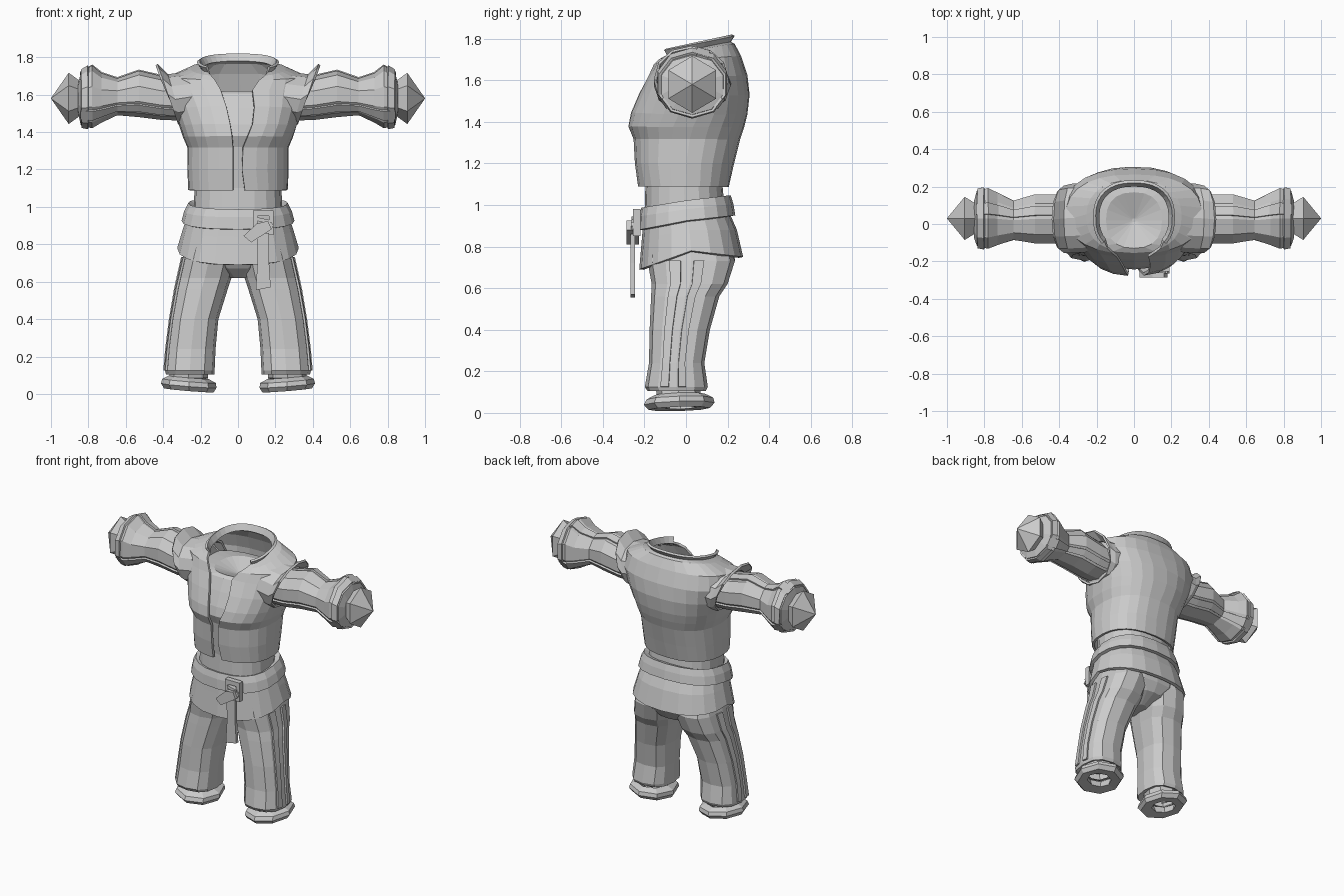
import bpy, bmesh, math
from mathutils import Vector

cube = bpy.data.objects.get("Cube")
if cube:
    bpy.data.objects.remove(cube, do_unlink=True)

cloth = bpy.data.materials.new("plain_grey")
cloth.use_nodes = True
cloth.diffuse_color = (0.6, 0.6, 0.6, 1)
cloth.node_tree.nodes["Principled BSDF"].inputs["Base Color"].default_value = (0.6, 0.6, 0.6, 1)


def power(v, p):
    return math.copysign(abs(v) ** (2 / p), v)


def section(u0, u1, v0, v1, n, p=2.3, start=0.0, end=2 * math.pi, closed=True):
    """Rounded-box outline; returns (u, v, cos) starting at the v0 side."""
    out = []
    for i in range(n):
        t = start + (end - start) * i / (n if closed else n - 1)
        s, c = power(math.sin(t), p), power(math.cos(t), p)
        out.append(((u0 + u1) / 2 + s * (u1 - u0) / 2,
                    (v0 + v1) / 2 - c * (v1 - v0) / 2, c))
    return out


def level(z, x0, x1, y0, y1, front=0, back=0, n=20, p=2.4):
    """Horizontal ring whose height can shift at the front and the back."""
    return [Vector((x, y, z + front * max(0, c) + back * max(0, -c)))
            for x, y, c in section(x0, x1, y0, y1, n, p)]


def upright(x, y0, y1, z0, z1, lean=0, n=10, p=2.1):
    """Ring across the arm, optionally leaning outward with height."""
    mid = (z0 + z1) / 2
    return [Vector((x + lean * (z - mid), y, z)) for y, z, c in section(y0, y1, z0, z1, n, p)]


def loft(name, rings, closed=True, caps="", thick=0, mirror=False, offset=-1):
    bm = bmesh.new()
    rows = [[bm.verts.new(p) for p in ring] for ring in rings]
    n = len(rows[0])
    for a, b in zip(rows, rows[1:]):
        for i in range(n if closed else n - 1):
            j = (i + 1) % n
            bm.faces.new((a[i], a[j], b[j], b[i]))
    if "s" in caps:
        bm.faces.new(rows[0])
    if "e" in caps:
        bm.faces.new(rows[-1])
    bmesh.ops.recalc_face_normals(bm, faces=bm.faces)
    me = bpy.data.meshes.new(name)
    bm.to_mesh(me)
    bm.free()
    me.materials.append(cloth)
    ob = bpy.data.objects.new(name, me)
    bpy.context.collection.objects.link(ob)
    if thick:
        mod = ob.modifiers.new("thickness", "SOLIDIFY")
        mod.thickness, mod.offset = thick, offset
    if mirror:
        mod = ob.modifiers.new("mirror", "MIRROR")
        mod.use_mirror_merge = False
    return ob


def piping(name, rings, i, lo=0.2, hi=0.8):
    """Raised strip following one facet of a loft."""
    strip = [[r[i].lerp(r[i + 1], lo), r[i].lerp(r[i + 1], hi)] for r in rings]
    loft(name, strip, closed=False, thick=0.022, mirror=True, offset=0)


def slab(name, outline, y, depth):
    """Flat plate from an x,z outline."""
    loft(name, [[Vector((x, y + d, z)) for x, z in outline] for d in (0, depth)], caps="se")


# Vest and collar: open down the front; z, width, front, back, opening edges, collar slope
vest = []
for z, w, yf, yb, xl, xr, slope in [
        (1.09, .25, -.215, .19, -.025, .035, 0), (1.2, .255, -.23, .215, -.025, .02, 0),
        (1.32, .255, -.237, .245, -.025, .025, 0), (1.38, .28, -.262, .265, -.03, .05, 0),
        (1.44, .3, -.25, .28, -.04, .075, 0), (1.53, .33, -.212, .29, -.06, .085, 0),
        (1.62, .36, -.165, .28, -.09, .075, 0), (1.69, .35, -.145, .25, -.12, .11, .02),
        (1.725, .25, -.14, .222, -.14, .14, .04), (1.74, .185, -.135, .2, -.15, .15, .04),
        (1.78, .205, -.15, .22, -.16, .16, .04)]:
    p = 2.4
    t0 = math.asin((xr / w) ** (p / 2))
    t1 = 2 * math.pi - math.asin((-xl / w) ** (p / 2))
    vest.append([Vector((x, y, z - slope * c)) for x, y, c in
                 section(-w, w, yf, yb, 25, p, t0, t1, False)])
loft("vest", vest, closed=False, thick=0.016)

# Shirt beneath the vest, closing inside the neck
shirt = [level(z, -w, w, yf, yb) for z, w, yf, yb in [
    (.94, .24, -.2, .19), (1.1, .232, -.195, .175), (1.32, .235, -.218, .22),
    (1.38, .255, -.243, .24), (1.44, .28, -.23, .255), (1.53, .3, -.192, .26),
    (1.605, .3, -.155, .24), (1.62, .15, -.13, .17), (1.57, .01, .01, .03)]]
loft("shirt", shirt, caps="e")

# Flared shoulder caps around the arms
caps = [upright(.24, -.15, .22, 1.46, 1.72, .25, 12),
        upright(.335, -.155, .215, 1.44, 1.71, .3, 12),
        upright(.375, -.155, .205, 1.44, 1.765, .34, 12)]
loft("shoulder_caps", caps, thick=0.014, mirror=True)

# Puffed sleeves with narrow bands
arm = [upright(*r) for r in [
    (.26, -.1, .16, 1.46, 1.68), (.41, -.11, .165, 1.465, 1.7), (.53, -.11, .165, 1.48, 1.728),
    (.645, -.09, .13, 1.49, 1.687), (.73, -.12, .175, 1.45, 1.715), (.78, -.14, .2, 1.42, 1.757),
    (.84, -.125, .185, 1.435, 1.72), (.855, -.08, .13, 1.5, 1.66)]]
loft("sleeves", arm, mirror=True, caps="se")
for k in (1, 4, 8):
    piping("sleeve_band", arm[:7], k)

# Raised cuff around the wide part of the sleeve
cuff = [upright(*r) for r in [(.8, -.137, .197, 1.423, 1.75), (.835, -.13, .19, 1.43, 1.728)]]
loft("cuffs", cuff, thick=0.016, mirror=True, offset=0)

# Pointed hexagonal hands
hand = [upright(x, .03 - r, .03 + r, 1.58 - r * 1.03, 1.58 + r * 1.03, n=6, p=2)
        for x, r in [(.83, .08), (.905, .133), (1.0, .001)]]
loft("hands", hand, caps="se", mirror=True)

# Belt, and the short skirt under it
belt = [level(1.022, -.265, .265, -.215, .215, -.035, .025),
        level(.98, -.287, .287, -.225, .228, -.035, .025),
        level(.925, -.302, .302, -.228, .237, -.045, .025)]
loft("belt", belt, thick=0.04)
skirt = [level(.96, -.27, .27, -.205, .21, -.03, 0),
         level(.88, -.295, .295, -.212, .245, -.04, 0),
         level(.78, -.325, .325, -.225, .275, -.09, -.03)]
loft("skirt", skirt, thick=0.02)

# Hips between skirt and trousers
hips = [level(.84, -.28, .28, -.19, .23), level(.73, -.27, .27, -.18, .235),
        level(.67, -.14, .14, -.14, .2), level(.62, -.05, .05, -.08, .1)]
loft("hips", hips, caps="se")

# Trouser legs with an outer seam stripe
leg = [level(*r, n=12, p=2.6) for r in [
    (.82, .0, .27, -.18, .21), (.73, .01, .295, -.185, .235), (.62, .035, .32, -.165, .2),
    (.56, .055, .333, -.168, .16), (.4, .105, .36, -.175, .115), (.24, .12, .38, -.178, .088),
    (.125, .125, .39, -.198, .105), (.105, .125, .385, -.185, .095), (.12, .16, .35, -.15, .06)]]
loft("trouser_legs", leg, mirror=True, caps="s")
seam = leg[1:7]
piping("front_seam", seam, 2, .15, .6)
piping("back_seam", seam, 3, .1, .5)

# Ankles and flat, hollow shoe rims tilted up toward the outside
ankle = [level(z, x0, x1, y0, y1, n=8) for z, x0, x1, y0, y1 in [
    (.14, .16, .36, -.15, .07), (.085, .16, .37, -.14, .07), (.07, .2, .34, -.1, .04)]]
loft("ankles", ankle, mirror=True, caps="s")
rim = []
for z, x0, x1, y0, y1 in [
        (.075, .17, .36, -.12, .06), (.09, .16, .37, -.15, .09), (.07, .118, .405, -.19, .13),
        (.045, .115, .412, -.203, .138), (.02, .13, .395, -.18, .115), (.025, .19, .345, -.1, .05),
        (.075, .17, .36, -.12, .06)]:
    ring = level(z, x0, x1, y0, y1, n=8, p=2)
    for v in ring:
        v.z += (v.x - .26) * .08 + v.y * .03
    rim.append(ring)
loft("shoe_rims", rim, mirror=True)

# Buckle: frame of four bars, a prong and a stud
for x0, x1, z0, z1 in [(.08, .19, .95, .98), (.08, .19, .85, .875),
                       (.08, .105, .85, .98), (.165, .19, .85, .98)]:
    slab("buckle_bar", [(x0, z0), (x1, z0), (x1, z1), (x0, z1)], -.255, .035)
slab("buckle_prong", [(.1, .925), (.17, .91), (.17, .93), (.1, .945)], -.262, .03)
stud = [(.17 + .02 * math.cos(a * math.pi / 3), .9 + .02 * math.sin(a * math.pi / 3))
        for a in range(6)]
slab("buckle_stud", stud, -.265, .04)

# Folded belt end and the hanging strap
slab("belt_fold", [(.03, .845), (.07, .81), (.18, .88), (.16, .925), (.1, .91)], -.285, .06)
slab("strap", [(.1, .85), (.165, .86), (.165, .72), (.175, .57), (.095, .555), (.105, .72)], -.268, .022)
